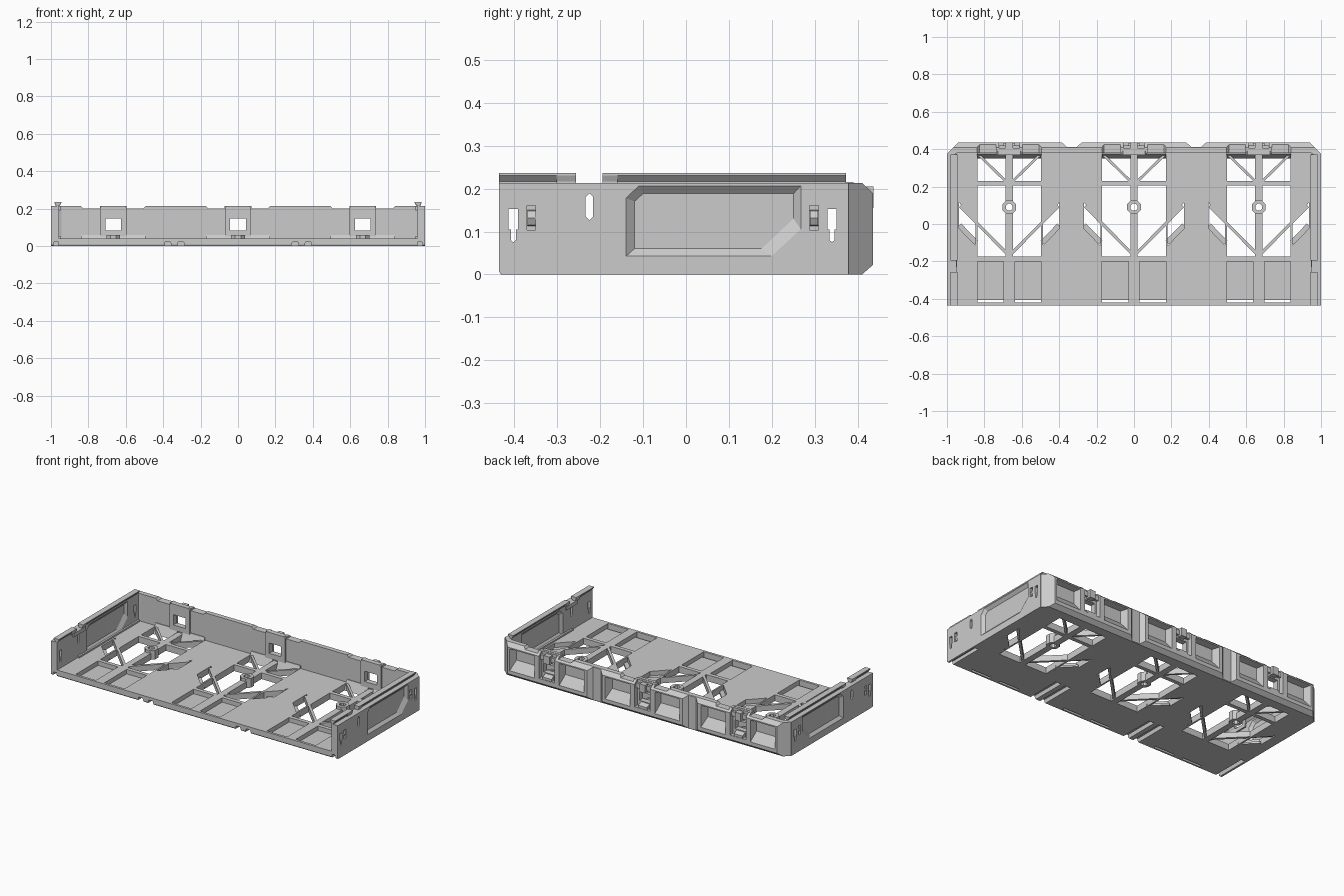
import bpy, bmesh, math

if "Cube" in bpy.data.objects:
    bpy.data.objects.remove(bpy.data.objects["Cube"])

def loft(bm, axis, a, pa, b, pb=None):
    """Closed solid between polygon pa at position a and pb at b along an axis."""
    pb = pb or pa
    def co(p, t):
        return {'x': (t, p[0], p[1]), 'y': (p[0], t, p[1]), 'z': (p[0], p[1], t)}[axis]
    va = [bm.verts.new(co(p, a)) for p in pa]
    vb = [bm.verts.new(co(p, b)) for p in pb]
    n = len(pa)
    faces = [bm.faces.new(va), bm.faces.new(vb)]
    for i in range(n):
        j = (i + 1) % n
        faces.append(bm.faces.new((va[i], va[j], vb[j], vb[i])))
    bmesh.ops.recalc_face_normals(bm, faces=faces)

def rect(x0, x1, y0, y1):
    x0, x1 = min(x0, x1), max(x0, x1)
    return [(x0, y0), (x1, y0), (x1, y1), (x0, y1)]

def box(bm, x0, x1, y0, y1, z0, z1):
    loft(bm, 'z', z0, rect(x0, x1, y0, y1), z1)

def ngon(cx, cy, rx, ry, n=8):
    return [(cx + rx * math.cos((i + .5) * 2 * math.pi / n),
             cy + ry * math.sin((i + .5) * 2 * math.pi / n)) for i in range(n)]

def bar(bm, p, q, w, z0, z1):
    """Straight floor brace of width w from p to q."""
    dx, dy = q[0] - p[0], q[1] - p[1]
    k = w / 2 / math.hypot(dx, dy)
    nx, ny = -dy * k, dx * k
    loft(bm, 'z', z0, [(p[0] + nx, p[1] + ny), (q[0] + nx, q[1] + ny),
                       (q[0] - nx, q[1] - ny), (p[0] - nx, p[1] - ny)], z1)

def make(name, bm):
    me = bpy.data.meshes.new(name)
    bm.to_mesh(me)
    bm.free()
    ob = bpy.data.objects.new(name, me)
    bpy.context.collection.objects.link(ob)
    return ob

def cut(ob, bm):
    cutter = make("cutter", bm)
    cutter.hide_render = True
    m = ob.modifiers.new("cut", 'BOOLEAN')
    m.operation, m.object, m.solver, m.use_self = 'DIFFERENCE', cutter, 'EXACT', True
    bpy.context.view_layer.objects.active = ob
    bpy.ops.object.modifier_apply(modifier=m.name)
    bpy.data.objects.remove(cutter)

def mirror(ob):
    ob.modifiers.new("mirror", 'MIRROR').use_axis = (True, False, False)

CENTRES = (-0.667, 0, 0.667)
T = 0.04  # floor thickness

# Floor plate with openings, shallow front trays and underside grooves
b, c = bmesh.new(), bmesh.new()
box(b, -0.96, 0.96, -0.435, 0.385, 0, T)
for cx in CENTRES:
    for s in (-1, 1):
        X = lambda v: cx + s * v
        box(c, X(.02), X(.17), .23, .375, -.02, .06)
        box(c, X(.02), X(.17), -.175, .205, -.02, .06)
        loft(c, 'z', -.02, [(X(.18), .013), (X(.268), .115), (X(.268), -.024), (X(.18), -.115)], .06)
        tray = [(-.2, .012), (-.405, .012), (-.405, -.02), (-.42, -.02), (-.42, .06), (-.2, .06)]
        loft(c, 'x', X(.03), tray, X(.17))
    loft(c, 'z', -.02, ngon(cx, .09, .02, .02), .06)
for x in (-.375, -.305, .305, .375):
    loft(c, 'y', -.45, [(x - .022, -.01), (x + .022, -.01), (x + .014, .022), (x - .014, .022)], -.21)
loft(c, 'x', -1.1, [(-.45, -.01), (-.425, -.01), (-.437, .012), (-.45, .012)], 1.1)
floor = make("floor_plate", b)
cut(floor, c)

# Diagonal braces, sloped strips and screw rings of each bay
b, rings, holes = bmesh.new(), bmesh.new(), bmesh.new()
for cx in CENTRES:
    for s in (-1, 1):
        bar(b, (cx + s * .015, -.155), (cx + s * .262, .095), .016, .005, T)
        bar(b, (cx + s * .015, .225), (cx + s * .172, .378), .014, .005, T)
        bar(b, (cx + s * .178, -.1), (cx + s * .268, -.008), .03, 0, .012)
        x0, x1 = sorted((cx + s * .018, cx + s * .172))
        loft(b, 'x', x0, [(.35, 0), (.385, 0), (.385, .06), (.375, .06)], x1)
    loft(rings, 'z', .0, ngon(cx, .09, .04, .04), .058)
    loft(holes, 'z', -.02, ngon(cx, .09, .02, .02), .08)
make("floor_braces", b)
cut(make("screw_rings", rings), holes)

# Back wall: plan outline extruded upward, corners chamfered
half = [(.28, .435), (.305, .413), (.36, .413), (.385, .435), (.94, .435), (1, .375), (.957, .375), (.945, .38)]
plan = half + [(-x, y) for x, y in reversed(half)]
b = bmesh.new()
loft(b, 'z', 0, plan, .213)
for cx in CENTRES:
    loft(b, 'y', .37, [(cx - .07, .05), (cx + .07, .05), (cx + .07, .205), (cx + .06, .215),
                       (cx - .06, .215), (cx - .07, .205)], .39)
wall = make("back_wall", b)
c = bmesh.new()
for p in ([(.41, -.02), (.41, 0), (.435, .022), (.45, .022), (.45, -.02)],
          [(.41, .24), (.41, .213), (.435, .19), (.45, .19), (.45, .24)]):
    loft(c, 'x', -1.1, p, 1.1)
for cx in CENTRES:
    for s in (-1, 1):
        X = lambda v: cx + s * v
        # sloped outer pocket and lowered rim
        loft(c, 'y', .442, rect(X(.085), X(.262), .035, .183), .392, rect(X(.1), X(.24), .1, .178))
        loft(c, 'y', .36, [(X(.072), .2), (X(.16), .2), (X(.175), .216), (X(.175), .24), (X(.072), .24)], .46)
    box(c, cx - .042, cx + .042, .35, .47, .083, .148)
    box(c, cx - .055, cx + .055, .405, .47, .05, .25)
cut(wall, c)

# Latches in the back wall channels
b = bmesh.new()
for cx in CENTRES:
    box(b, cx - .075, cx + .075, .4, .42, .165, .195)
    box(b, cx - .02, cx + .02, .4, .437, .155, .205)
    loft(b, 'x', cx - .03, [(.4, .05), (.432, .05), (.432, .065), (.4, .08)], cx + .03)
make("back_latches", b)

# Side walls with recessed panels, slots and keyholes (right one, mirrored)
b, c = bmesh.new(), bmesh.new()
loft(b, 'x', .957, [(-.435, .006), (-.429, 0), (.378, 0), (.378, .213), (-.435, .213)], 1)
outer = [(-.14, .042), (.2, .042), (.268, .105), (.268, .207), (-.11, .207), (-.14, .178)]
inner = [(-.12, .06), (.176, .06), (.25, .13), (.25, .188), (-.1, .188), (-.12, .17)]
loft(c, 'x', 1.0005, outer, .984, inner)
loft(c, 'x', .9565, outer, .971, inner)
loft(c, 'x', .9, [(-.234, .135), (-.225, .126), (-.216, .135), (-.216, .18), (-.225, .189), (-.234, .18)], 1.1)
for y in (-.402, .34):
    loft(c, 'x', .9, [(y - .011, .105), (y - .006, .105), (y - .006, .08), (y, .075), (y + .006, .08),
                      (y + .006, .105), (y + .011, .105), (y + .011, .153), (y - .011, .153)], 1.1)
for y in (-.36, .298):
    box(c, .975, 1.1, y - .01, y + .01, .103, .16)
loft(c, 'y', -.45, [(.95, -.01), (.99, -.01), (.982, .022), (.958, .022)], -.21)
side = make("side_walls", b)
cut(side, c)
mirror(side)

# Spring tabs filling the small side windows, and inner clip pads
b = bmesh.new()
for y in (-.36, .298):
    loft(b, 'y', y - .009, [(.97, .112), (.99, .115), (.998, .131), (.99, .148), (.97, .151)], y + .009)
box(b, .948, .958, -.28, -.165, .19, .213)
box(b, .946, .958, -.23, .375, .04, .05)
mirror(make("side_tabs", b))

# Flared rails on top of the side walls
b = bmesh.new()
def section(w0, w1, x=.963):
    return [(x - w0, .21), (x + w0, .21), (x + w0, .217), (x + w1, .23), (x + w1, .236), (x - w1, .236), (x - w1, .23), (x - w0, .217)]
loft(b, 'y', -.435, section(.006, .018), -.3)
loft(b, 'y', -.302, section(.012, .018), -.256)
loft(b, 'y', -.194, section(.012, .018), -.16)
loft(b, 'y', -.162, section(.006, .018), .372)
mirror(make("top_rails", b))
